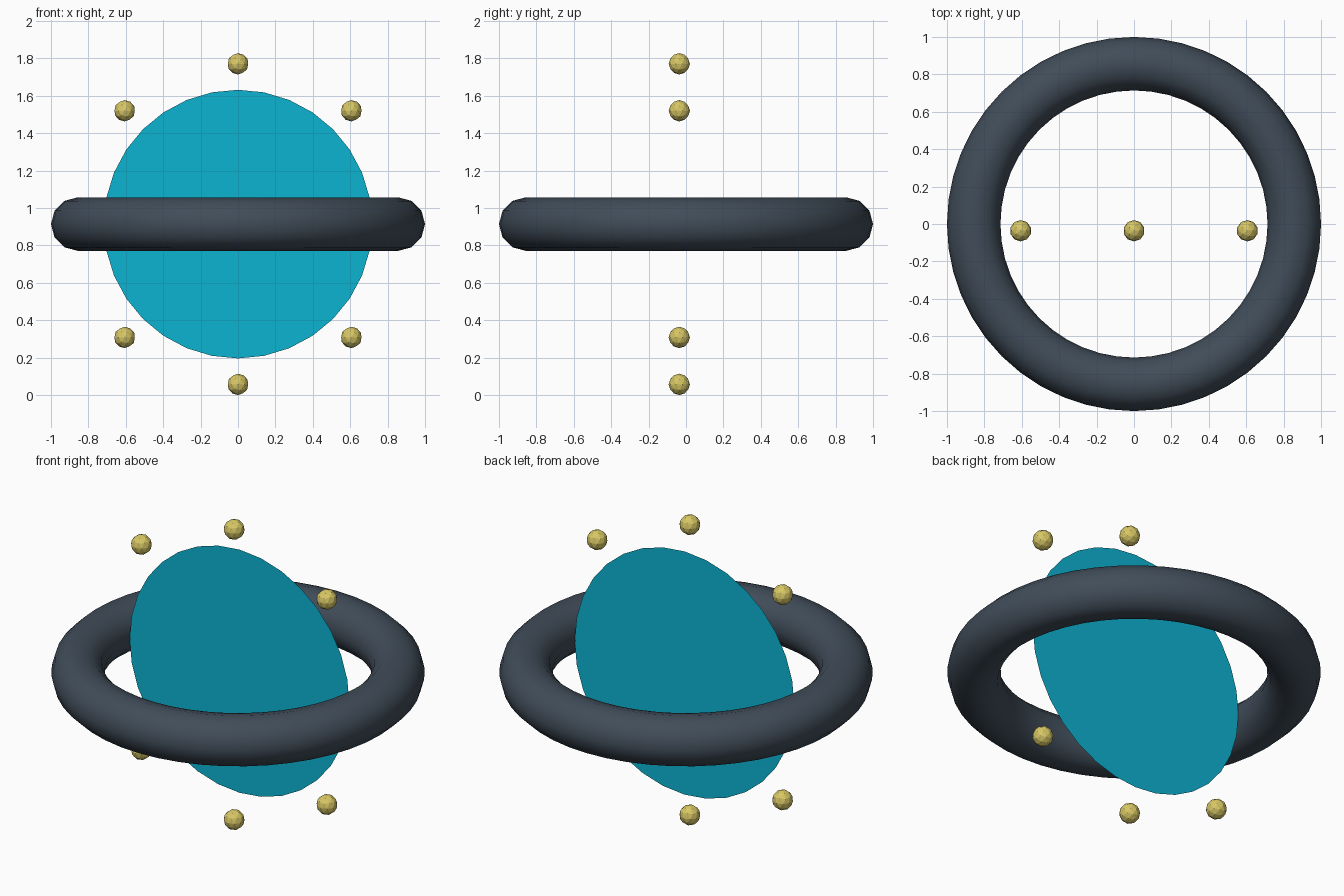
import bpy
import math

if "Cube" in bpy.data.objects:
    bpy.data.objects.remove(bpy.data.objects["Cube"])

CENTRE_Z = 0.914
RING_R = 0.857
BEADS = 8


def material(name, rgb):
    m = bpy.data.materials.new(name)
    m.diffuse_color = (*rgb, 1.0)
    m.use_nodes = True
    m.node_tree.nodes["Principled BSDF"].inputs["Base Color"].default_value = m.diffuse_color
    return m


def finish(name, mat):
    ob = bpy.context.object
    ob.name = name
    ob.data.materials.append(mat)
    return ob


slate = material("dark_slate", (0.052, 0.073, 0.100))
cyan = material("cyan", (0.004, 0.455, 0.650))
gold = material("pale_gold", (0.68, 0.57, 0.13))

# Horizontal smooth ring
bpy.ops.mesh.primitive_torus_add(
    major_radius=RING_R, minor_radius=0.143,
    major_segments=48, minor_segments=12, location=(0, 0, CENTRE_Z))
finish("ring", slate)
bpy.ops.object.shade_smooth()

# Upright flat disc filling the ring's opening
bpy.ops.mesh.primitive_circle_add(
    vertices=32, radius=0.718, fill_type='NGON',
    location=(0, 0.014, CENTRE_Z), rotation=(math.pi / 2, 0, 0))
finish("disc", cyan)

# Faceted beads spaced evenly around the disc
for i in range(BEADS):
    a = math.tau * i / BEADS
    bpy.ops.mesh.primitive_ico_sphere_add(
        subdivisions=2, radius=0.057,
        location=(RING_R * math.cos(a), -0.036,
                  CENTRE_Z + RING_R * math.sin(a)))
    finish(f"bead_{i + 1}", gold)
